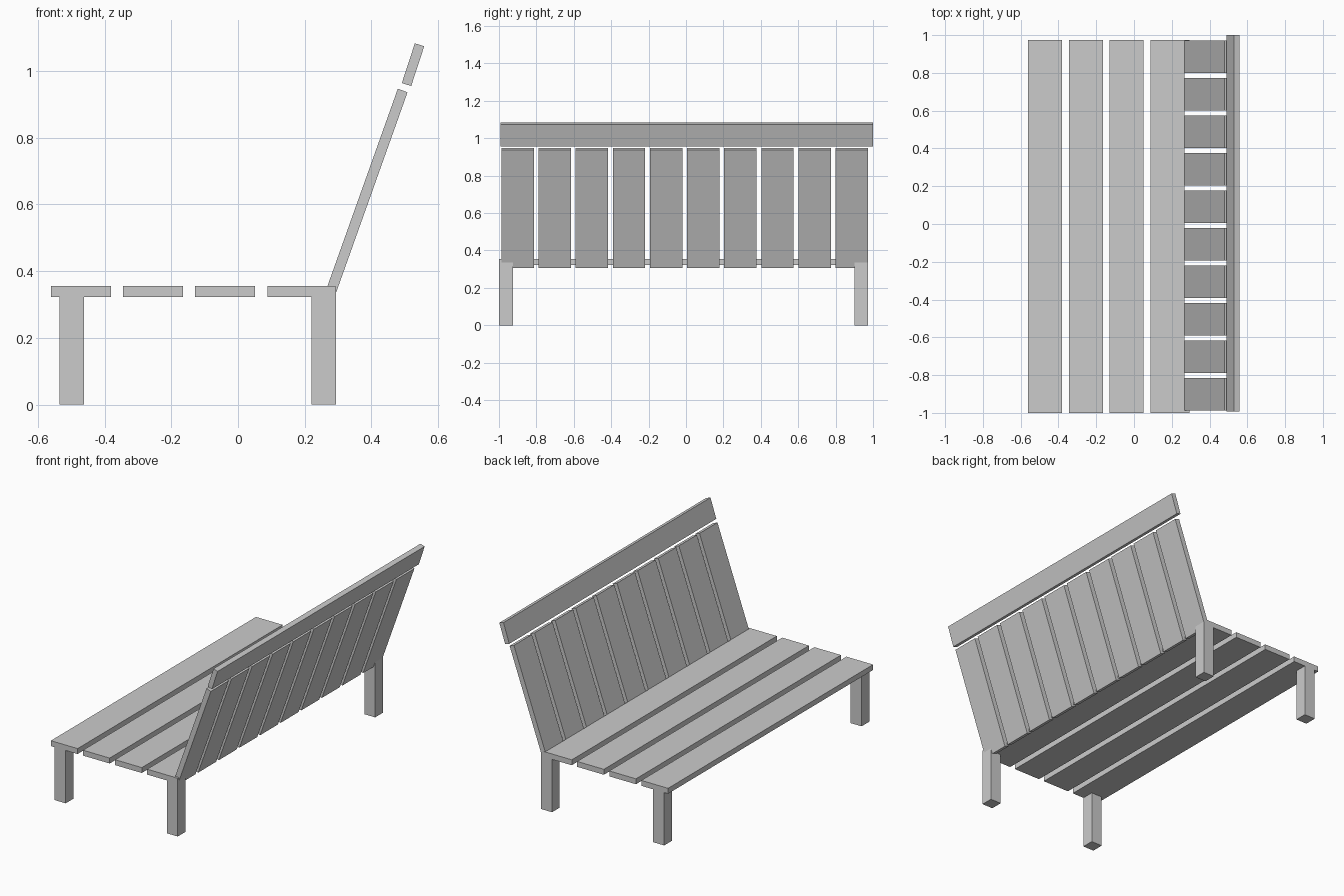
import bpy

if "Cube" in bpy.data.objects:
    bpy.data.objects.remove(bpy.data.objects["Cube"])

def prism(name, profile, y0, y1):
    """Extrude an x-z profile (counter-clockwise seen from the front) from y0 to y1."""
    n = len(profile)
    verts = [(x, y, z) for y in (y0, y1) for x, z in profile]
    faces = [tuple(range(n)), tuple(range(2 * n - 1, n - 1, -1))]
    faces += [(i, i + n, (i + 1) % n + n, (i + 1) % n) for i in range(n)]
    mesh = bpy.data.meshes.new(name)
    mesh.from_pydata(verts, [], faces)
    obj = bpy.data.objects.new(name, mesh)
    bpy.context.collection.objects.link(obj)
    return obj

def rect(x0, x1, z0, z1):
    return [(x0, z0), (x1, z0), (x1, z1), (x0, z1)]

Y0, Y1 = -1.0, 0.974
LEG = 0.074

# Seat planks running along the bench
for i in range(4):
    x = -0.561 + i * 0.2163
    prism(f"seat_plank_{i + 1}", rect(x, x + 0.18, 0.322, 0.355), Y0, Y1)

# Four square legs; the rear pair reaches the seat top
for side, y in (("near", Y0), ("far", Y1 - LEG)):
    prism(f"front_leg_{side}", rect(-0.535, -0.461, 0, 0.322), y, y + LEG)
    prism(f"rear_leg_{side}", rect(0.221, 0.294, 0, 0.354), y, y + LEG)

# Upright leaning backrest slats
slat = [(0.254, 0.316), (0.283, 0.305), (0.508, 0.936), (0.479, 0.947)]
for i in range(10):
    y = -0.987 + i * 0.1985
    prism(f"back_slat_{i + 1}", slat, y, y + 0.173)

# Top rail, slightly steeper than the slats
rail = [(0.491, 0.964), (0.519, 0.955), (0.558, 1.074), (0.530, 1.083)]
prism("top_rail", rail, -0.993, 1.0)
